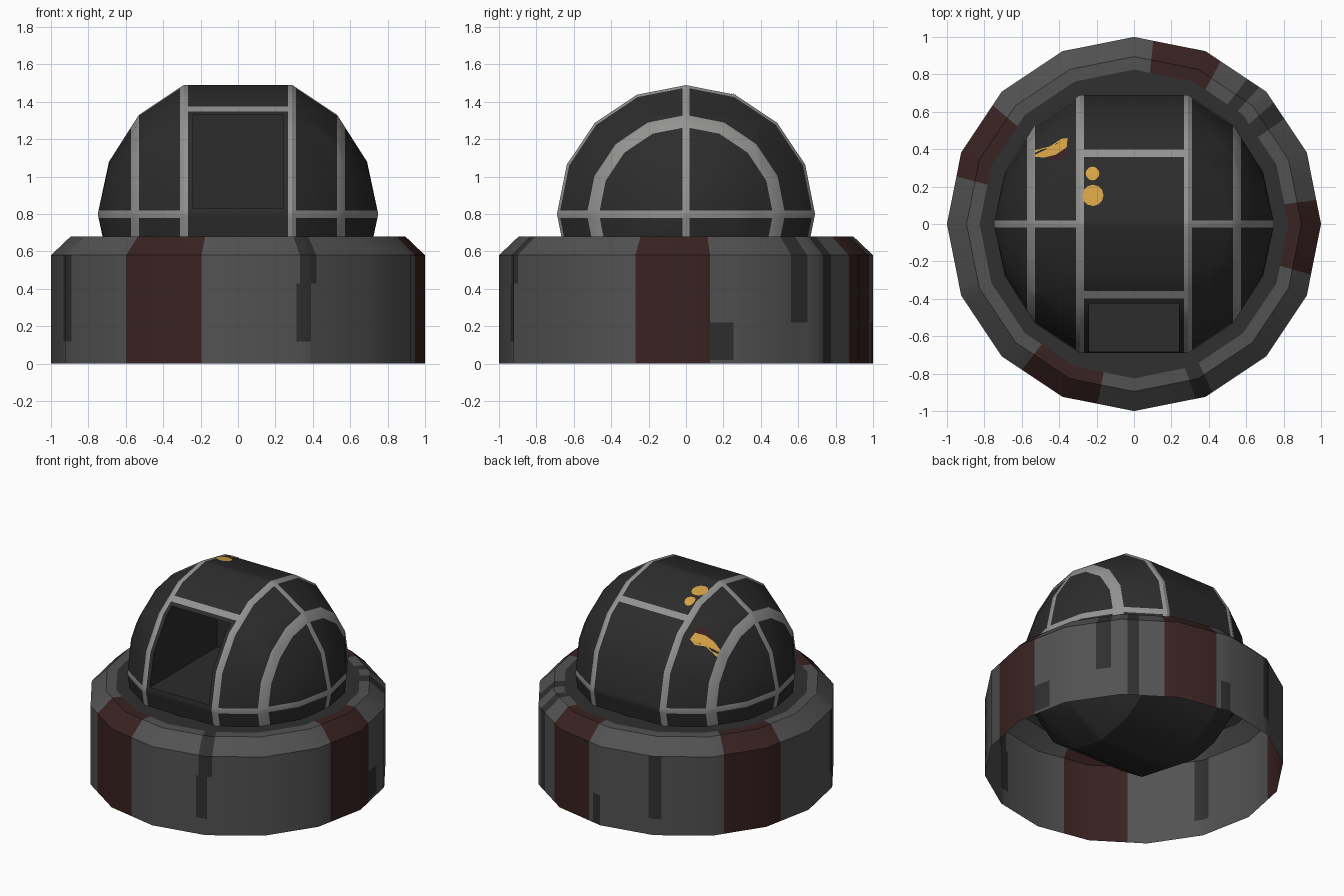
import bpy, bmesh, math
from mathutils import Vector

if "Cube" in bpy.data.objects:
    bpy.data.objects.remove(bpy.data.objects["Cube"])

STEP = 22.5            # both parts have 16 sides
CZ = 0.80              # height of the ball's axis


def material(name, rgb):
    m = bpy.data.materials.new(name)
    m.diffuse_color = (*rgb, 1)
    m.use_nodes = True
    m.node_tree.nodes["Principled BSDF"].inputs["Base Color"].default_value = m.diffuse_color
    return m


SHELL = material("dark shell", (0.025, 0.025, 0.025))
FRAME = material("frame grey", (0.29, 0.29, 0.285))
BASE = material("base grey", (0.085, 0.085, 0.085))
RED = material("dark red", (0.042, 0.016, 0.016))
STAIN = material("stain grey", (0.029, 0.029, 0.029))
YELLOW = material("yellow", (0.68, 0.37, 0.06))


def finish(name, bm, mats, smooth=True):
    me = bpy.data.meshes.new(name)
    bm.to_mesh(me)
    bm.free()
    ob = bpy.data.objects.new(name, me)
    bpy.context.collection.objects.link(ob)
    for m in mats:
        me.materials.append(m)
    if smooth:
        bpy.ops.object.select_all(action='DESELECT')
        ob.select_set(True)
        bpy.context.view_layer.objects.active = ob
        bpy.ops.object.shade_smooth_by_angle(angle=math.radians(30))
    return ob


# --- base ring: 16-sided wall, chamfer, rim and deck; painted by angle and height
bands = [(232.5, 258.5), (344, 367.5), (62, 84), (140, 165)]
stains = [(289.5, 295, 0.43, 0.7), (288.5, 293, 0.12, 0.43), (7.5, 15, 0.02, 0.22),
          (35, 41, 0.22, 0.7), (47.5, 52, 0.0, 0.7), (110.5, 115.5, 0.12, 0.6),
          (86, 90, 0.0, 0.22), (200, 206, 0.12, 0.6)]
profile = [(1, 0), (1, 0.02), (1, 0.12), (1, 0.22), (1, 0.43), (1, 0.58),
           (0.895, 0.68), (0.825, 0.68), (0.68, 0.68)]
cuts = {i * STEP for i in range(16)}
for s in bands + stains:
    cuts |= {s[0] % 360, s[1] % 360}
cuts = sorted(cuts)


def inside(a, lo, hi):
    return lo < a < hi or lo < a + 360 < hi


bm = bmesh.new()
cols = []
for a in cuts:
    k = math.cos(math.radians(STEP / 2)) / math.cos(math.radians(a % STEP - STEP / 2))
    c, s = k * math.cos(math.radians(a)), k * math.sin(math.radians(a))
    cols.append([bm.verts.new((r * c, r * s, z)) for r, z in profile])
n = len(cols)
for i in range(n):
    p, q = cols[i], cols[(i + 1) % n]
    mid = (cuts[i] + (cuts[i + 1] if i + 1 < n else 360)) / 2
    for j in range(len(profile) - 1):
        f = bm.faces.new((p[j], q[j], q[j + 1], p[j + 1]))
        z = (profile[j][1] + profile[j + 1][1]) / 2
        if j == len(profile) - 2:
            f.material_index = 2
        elif any(inside(mid, *b) for b in bands):
            f.material_index = 1
        elif any(inside(mid, t[0], t[1]) and t[2] < z < t[3] for t in stains):
            f.material_index = 2
finish("base_ring", bm, [BASE, RED, STAIN])

# --- ball turret: 16-sided solid turned around the x axis
half = [(0.29, 0.69), (0.53, 0.53), (0.572, 0.465), (0.69, 0.28), (0.75, 0.0)]
full = [(-x, r) for x, r in reversed(half)] + half
bm = bmesh.new()
rows = [[bm.verts.new((x, r * math.sin(math.radians(k * STEP)), CZ + r * math.cos(math.radians(k * STEP))))
         for k in range(16)] for x, r in full]
for a, b in zip(rows, rows[1:]):
    for k in range(16):
        bm.faces.new((a[k], a[(k + 1) % 16], b[(k + 1) % 16], b[k]))
bmesh.ops.remove_doubles(bm, verts=bm.verts[:], dist=1e-4)

# cut the outlines of the painted frame and of the front opening
planes = [('x', v * s) for v in (0.24, 0.267, 0.31) for s in (1, -1)]
planes += [('y', v * s) for v in (0.02, 0.358, 0.398) for s in (1, -1)]
planes += [('z', v) for v in (0.60, 0.78, 0.82, 0.83, 1.33)]
for axis, v in planes:
    no = Vector([float(axis == t) for t in 'xyz'])
    bmesh.ops.bisect_plane(bm, geom=bm.verts[:] + bm.edges[:] + bm.faces[:],
                           dist=1e-5, plane_co=no * v, plane_no=no)

hole = []
for f in bm.faces:
    c = f.calc_center_median()
    x, y, z = abs(c.x), abs(c.y), c.z
    rad = math.hypot(max(abs(v.co.y) for v in f.verts), 0)
    if x < 0.24 and c.y < 0 and 0.83 < z < 1.33:
        hole.append(f)
    if z < 0.60:
        continue
    hoop = 0.267 < x < 0.31 or 0.53 < x < 0.572
    cross = x > 0.31 and (y < 0.02 or 0.78 < z < 0.82)
    bar = x < 0.27 and 0.358 < y < 0.398 and z > 1.2
    if hoop or cross or bar:
        f.material_index = 1

# front opening pushed back into a box-shaped recess
bmesh.ops.delete(bm, geom=hole, context='FACES')
rim = [e for e in bm.edges if e.is_boundary]
new = bmesh.ops.extrude_edge_only(bm, edges=rim)['geom']
for v in (g for g in new if isinstance(g, bmesh.types.BMVert)):
    v.co.y = 0.10
bmesh.ops.holes_fill(bm, edges=[e for e in bm.edges if e.is_boundary], sides=0)
for f in bm.faces:
    c = f.calc_center_median()
    if abs(c.x) < 0.2401 and 0.829 < c.z < 1.331 and -0.66 < c.y < 0.11:
        if all(abs(v.co.x) < 0.2401 and 0.829 < v.co.z < 1.331 and v.co.y < 0.11 for v in f.verts):
            f.material_index = 0
bmesh.ops.recalc_face_normals(bm, faces=bm.faces[:])
finish("ball_turret", bm, [SHELL, FRAME])


# --- thin paint marks laid on the ball
def ball_height(x, y):
    x = abs(x)
    for (x0, r0), (x1, r1) in zip([(0, 0.69)] + half, half):
        if x <= x1:
            r = r0 + (r1 - r0) * (x - x0) / (x1 - x0)
            break
    k = math.floor(math.degrees(math.asin(y / r)) / STEP)
    a, b = math.radians(k * STEP), math.radians((k + 1) * STEP)
    t = (y / r - math.sin(a)) / (math.sin(b) - math.sin(a))
    return CZ + r * (math.cos(a) + t * (math.cos(b) - math.cos(a)))


def paint(name, pts, mat):
    bm = bmesh.new()
    cx, cy = (sum(p[i] for p in pts) / len(pts) for i in (0, 1))
    mid = bm.verts.new((cx, cy, ball_height(cx, cy) + 0.005))
    vs = [bm.verts.new((x, y, ball_height(x, y) + 0.005)) for x, y in pts]
    for a, b in zip(vs, vs[1:] + vs[:1]):
        f = bm.faces.new((mid, a, b))
        f.normal_update()
        if f.normal.z < 0:
            f.normal_flip()
    finish(name, bm, [mat], smooth=False)


def disc(cx, cy, r):
    return [(cx + r * math.cos(i * math.pi / 6), cy + r * math.sin(i * math.pi / 6)) for i in range(12)]


paint("yellow_spot_large", disc(-0.22, 0.153, 0.057), YELLOW)
paint("yellow_spot_small", disc(-0.222, 0.27, 0.037), YELLOW)
paint("yellow_streak", [(-0.53, 0.36), (-0.53, 0.395), (-0.45, 0.415), (-0.39, 0.455), (-0.355, 0.46),
                        (-0.36, 0.41), (-0.42, 0.37), (-0.48, 0.355)], YELLOW)
paint("red_streak", [(-0.36, 0.41), (-0.35, 0.375), (-0.40, 0.335), (-0.47, 0.345), (-0.48, 0.355),
                     (-0.42, 0.37)], RED)
